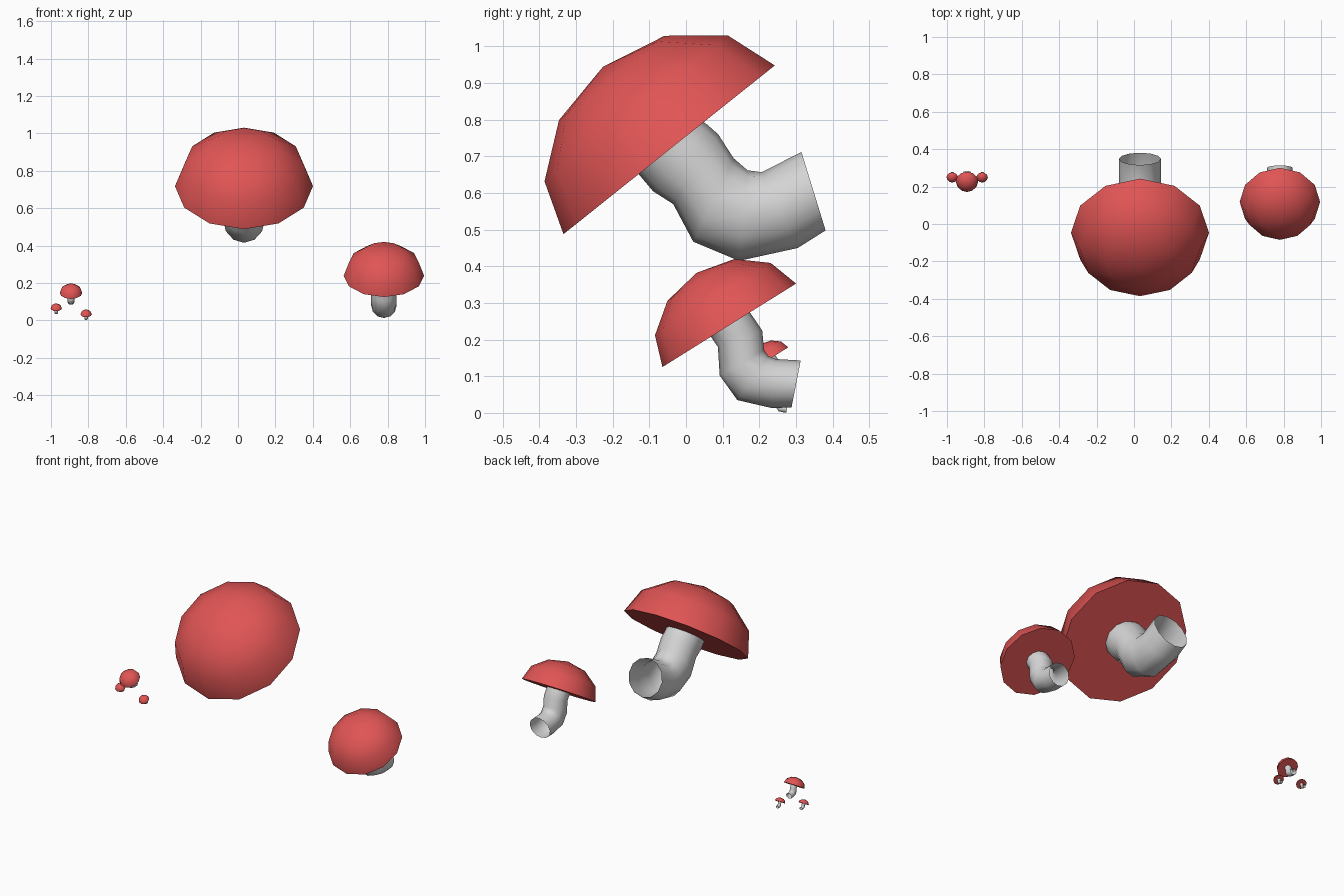
import bpy, bmesh, math
from mathutils import Matrix, Vector

cube = bpy.data.objects.get("Cube")
if cube:
    bpy.data.objects.remove(cube, do_unlink=True)


def make_material(name, colour):
    mat = bpy.data.materials.new(name)
    mat.use_nodes = True
    mat.diffuse_color = (*colour, 1)
    mat.node_tree.nodes["Principled BSDF"].inputs["Base Color"].default_value = (*colour, 1)
    return mat


RED = make_material("cap red", (0.75, 0.09, 0.09))
PALE = make_material("stem pale grey", (0.66, 0.66, 0.66))
SIDES = 12


def finish(bm, name, mat, matrix):
    mesh = bpy.data.meshes.new(name)
    bmesh.ops.recalc_face_normals(bm, faces=bm.faces)
    bm.to_mesh(mesh)
    bm.free()
    mesh.materials.append(mat)
    obj = bpy.data.objects.new(name, mesh)
    obj.matrix_world = matrix
    bpy.context.collection.objects.link(obj)
    bpy.ops.object.select_all(action='DESELECT')
    obj.select_set(True)
    bpy.context.view_layer.objects.active = obj
    bpy.ops.object.shade_smooth_by_angle(angle=math.radians(50))
    return obj


def make_cap(name, centre, radius, tilt):
    """Flat-bottomed half sphere, leaning towards the front."""
    bm = bmesh.new()
    bmesh.ops.create_uvsphere(bm, u_segments=SIDES, v_segments=6, radius=1)
    cut = bmesh.ops.bisect_plane(bm, geom=bm.verts[:] + bm.edges[:] + bm.faces[:], dist=0.001,
                                 plane_co=(0, 0, 0), plane_no=(0, 0, 1), clear_inner=True)
    rim = [e for e in cut["geom_cut"] if isinstance(e, bmesh.types.BMEdge)]
    if not rim:
        rim = [e for e in bm.edges if e.is_boundary]
    bmesh.ops.contextual_create(bm, geom=rim)
    matrix = (Matrix.Translation(centre) @ Matrix.Rotation(math.radians(tilt), 4, 'X')
              @ Matrix.Diagonal((radius, radius, radius * 0.785, 1)))
    return finish(bm, name, RED, matrix)


def make_stem(name, sections, half_width, matrix):
    """Open bent tube; each section is its inner and outer (y, z) bend point."""
    bm = bmesh.new()
    rings = []
    for inner, outer in sections:
        a, b = Vector((0, *inner)), Vector((0, *outer))
        mid, arm = (a + b) / 2, (a - b) / 2
        side = Vector((half_width, 0, 0))
        angles = [math.tau * i / SIDES for i in range(SIDES)]
        rings.append([bm.verts.new(mid + arm * math.cos(t) + side * math.sin(t)) for t in angles])
    for low, high in zip(rings, rings[1:]):
        for i in range(SIDES):
            j = (i + 1) % SIDES
            bm.faces.new((low[i], low[j], high[j], high[i]))
    return finish(bm, name, PALE, matrix)


# Large mushroom
make_cap("large_cap", (0.032, -0.046, 0.718), 0.369, 38.6)
large_sections = [
    ((0.315, 0.712), (0.381, 0.498)),
    ((0.207, 0.657), (0.305, 0.450)),
    ((0.168, 0.662), (0.145, 0.415)),
    ((0.130, 0.695), (0.020, 0.467)),
    ((0.088, 0.760), (-0.035, 0.570)),
    ((0.060, 0.785), (-0.090, 0.605)),
    ((0.046, 0.795), (-0.132, 0.655)),
]
make_stem("large_stem", large_sections, 0.112, Matrix.Translation((0.032, 0, 0)))

# Medium mushroom and its smaller copies: name, cap centre, scale
medium_sections = [
    ((0.313, 0.143), (0.288, 0.015)),
    ((0.245, 0.147), (0.235, 0.013)),
    ((0.225, 0.155), (0.140, 0.035)),
    ((0.213, 0.172), (0.092, 0.102)),
    ((0.208, 0.225), (0.087, 0.180)),
    ((0.174, 0.275), (0.068, 0.208)),
]
base = Vector((0.78, 0.118, 0.239))
for name, centre, scale in [("medium", base, 1),
                            ("small", (-0.893, 0.228, 0.147), 0.28),
                            ("right_tiny", (-0.972, 0.25, 0.065), 0.14),
                            ("left_tiny", (-0.812, 0.25, 0.033), 0.14)]:
    make_cap(name + "_cap", centre, 0.215 * scale, 32)
    place = (Matrix.Translation(centre) @ Matrix.Scale(scale, 4)
             @ Matrix.Translation((0, -base.y, -base.z)))
    make_stem(name + "_stem", medium_sections, 0.068, place)
